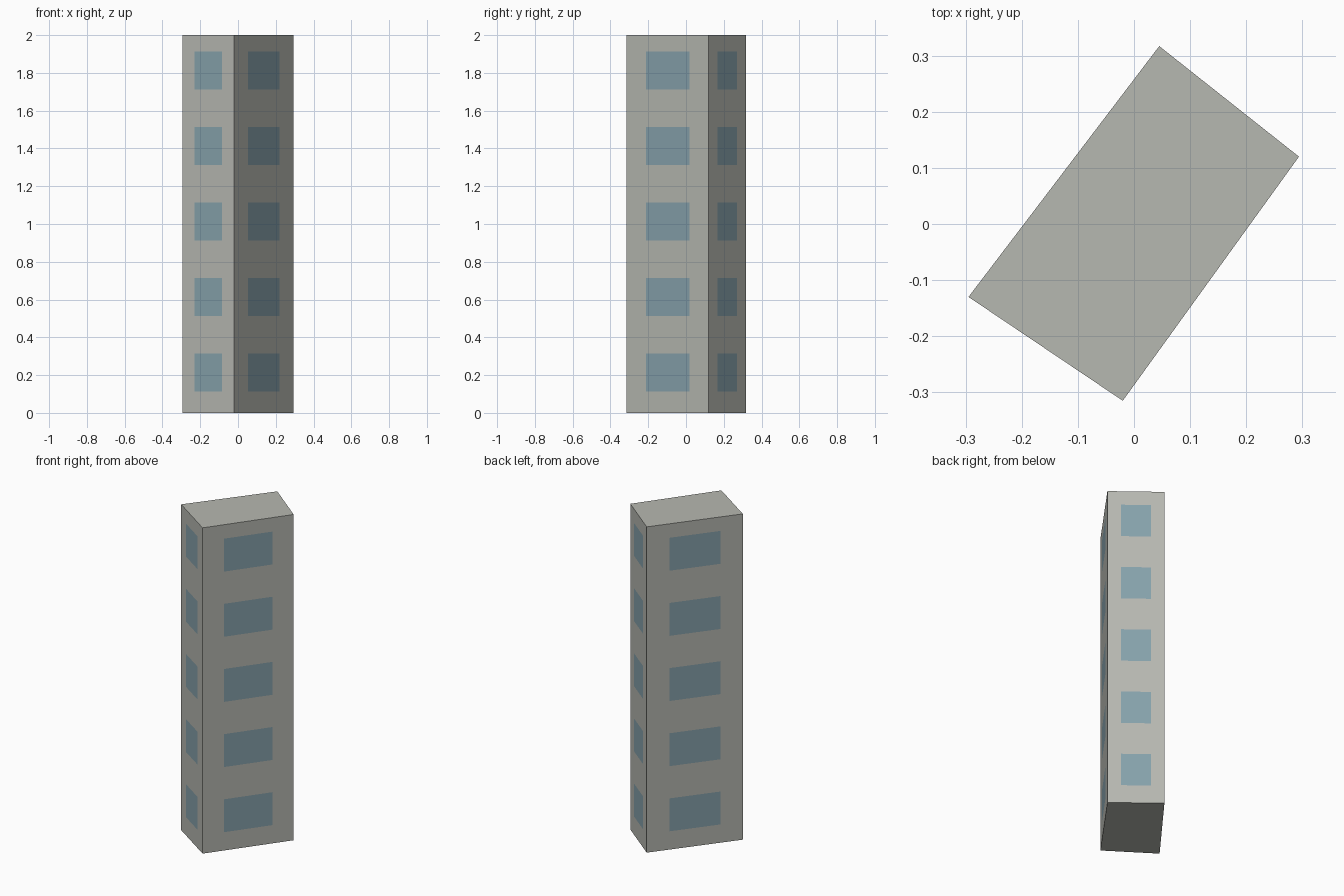
import bpy
import bmesh
from mathutils import Vector

cube = bpy.data.objects.get("Cube")
if cube:
    bpy.data.objects.remove(cube, do_unlink=True)


def flat_material(name, colour):
    mat = bpy.data.materials.new(name)
    mat.use_nodes = True
    mat.diffuse_color = (*colour, 1)
    bsdf = next(n for n in mat.node_tree.nodes if n.type == "BSDF_PRINCIPLED")
    bsdf.inputs["Base Color"].default_value = (*colour, 1)
    return mat


concrete = flat_material("grey concrete", (0.47, 0.48, 0.44))
glass = flat_material("blue grey glass", (0.24, 0.36, 0.41))

# Footprint, counter-clockwise from the front corner
HEIGHT = 2.0
FLOORS = 5
footprint = [Vector(p) for p in ((-0.02, -0.315, 0), (0.294, 0.12, 0),
                                 (0.045, 0.317, 0), (-0.295, -0.13, 0))]

# Cut lines: window edges across each wall and up each floor
across = [0, 0.235, 0.767, 1]
levels = [0]
for floor in range(FLOORS):
    sill = 0.112 + floor * HEIGHT / FLOORS
    levels += [sill, sill + 0.202]
levels.append(HEIGHT)

bm = bmesh.new()


def point(a, b, t, z):
    p = a.lerp(b, t)
    return bm.verts.new((p.x, p.y, z))


# Walls with flush windows in the middle column
for i, a in enumerate(footprint):
    b = footprint[(i + 1) % len(footprint)]
    grid = [[point(a, b, t, z) for t in across] for z in levels]
    for row in range(len(levels) - 1):
        for col in range(len(across) - 1):
            lower, upper = grid[row], grid[row + 1]
            face = bm.faces.new((lower[col], lower[col + 1],
                                 upper[col + 1], upper[col]))
            face.material_index = int(col == 1 and row % 2 == 1)

# Flat roof and underside
bm.faces.new([bm.verts.new((p.x, p.y, HEIGHT)) for p in footprint])
bm.faces.new([bm.verts.new(p) for p in reversed(footprint)])
bmesh.ops.remove_doubles(bm, verts=bm.verts[:], dist=0.0001)

mesh = bpy.data.meshes.new("tower_block")
bm.to_mesh(mesh)
bm.free()
mesh.materials.append(concrete)
mesh.materials.append(glass)
tower = bpy.data.objects.new("tower_block", mesh)
bpy.context.collection.objects.link(tower)
